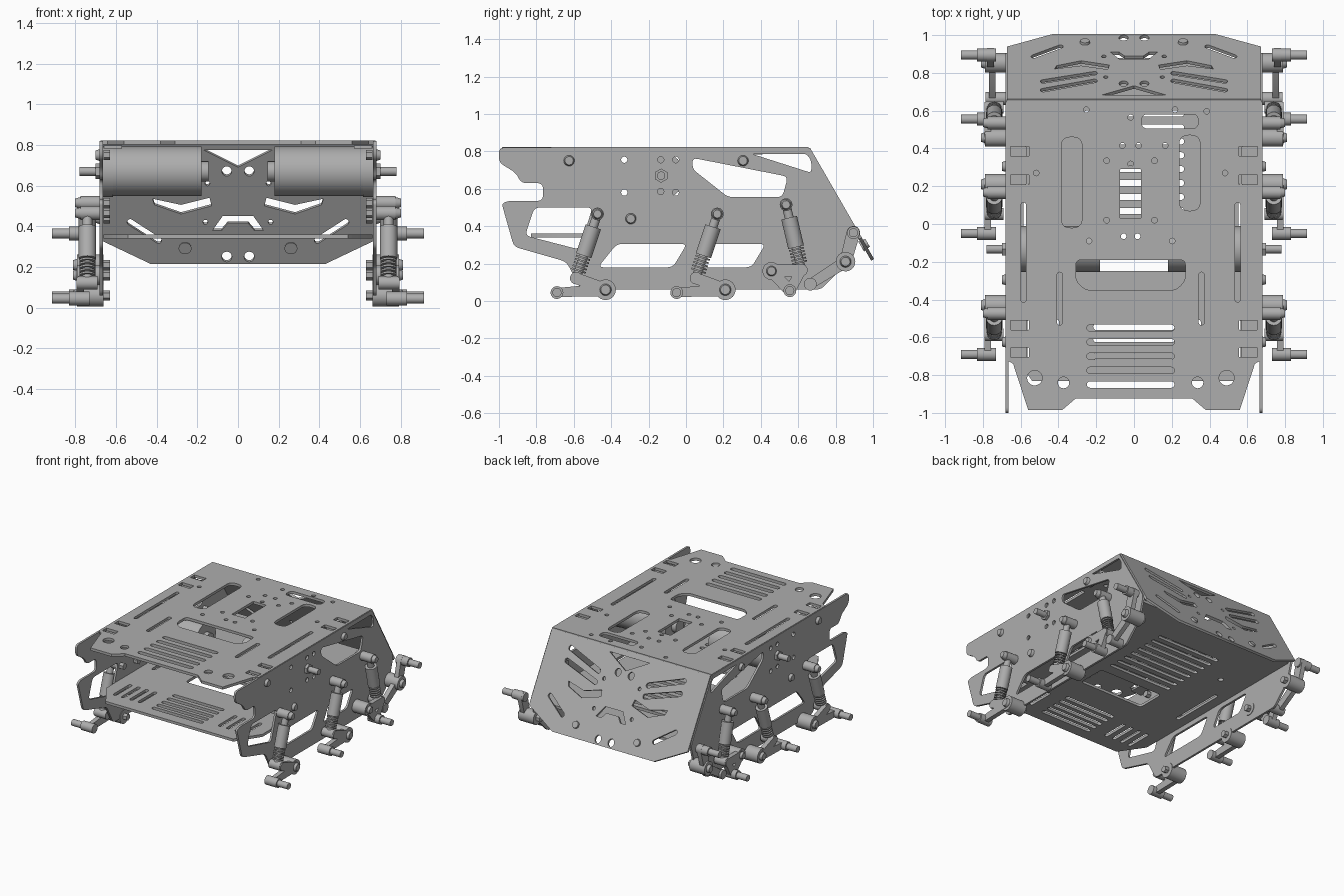
import bpy
import bmesh
from math import pi, sin, cos, atan2, acos, radians, hypot
from mathutils import Matrix, Vector

if "Cube" in bpy.data.objects:
    bpy.data.objects.remove(bpy.data.objects["Cube"])

grey = bpy.data.materials.new("brushed grey")
grey.use_nodes = True
COLOR = (0.42, 0.42, 0.42, 1)
grey.diffuse_color = COLOR
for node in grey.node_tree.nodes:
    if node.type == "BSDF_PRINCIPLED":
        node.inputs["Base Color"].default_value = COLOR


def finish(name, mesh, matrix):
    mesh.name = name
    mesh.materials.clear()
    mesh.materials.append(grey)
    mesh.shade_smooth()
    mesh.set_sharp_from_angle(angle=radians(35))
    ob = bpy.data.objects.new(name, mesh)
    ob.matrix_world = matrix
    bpy.context.collection.objects.link(ob)


# ---- 2D outlines
def disc(x, y, r, n=20):
    return [(x + r * cos(2 * pi * i / n), y + r * sin(2 * pi * i / n)) for i in range(n)]


def capsule(p, q, r, r2=None, n=8):
    r2 = r if r2 is None else r2
    dx, dy = q[0] - p[0], q[1] - p[1]
    a, f = atan2(dy, dx), acos((r - r2) / hypot(dx, dy))
    arc = lambda c, rad, s, e: [(c[0] + rad * cos(s + (e - s) * i / n),
                                 c[1] + rad * sin(s + (e - s) * i / n)) for i in range(n + 1)]
    return arc(q, r2, a - f, a + f) + arc(p, r, a + f, a + 2 * pi - f)


def rounded(points, r, n=5):
    out = []
    for i, p in enumerate(points):
        p = Vector(p)
        a, b = Vector(points[i - 1]) - p, Vector(points[(i + 1) % len(points)]) - p
        k = min(r, a.length * .45, b.length * .45)
        s, e = p + a.normalized() * k, p + b.normalized() * k
        for j in range(n + 1):
            t = j / n
            out.append(tuple(s * (1 - t) ** 2 + p * 2 * t * (1 - t) + e * t * t))
    return out


def rect(x, y, w, h, r=.004):
    w, h = w / 2, h / 2
    return rounded([(x - w, y - h), (x + w, y - h), (x + w, y + h), (x - w, y + h)], r)


def flip(shapes):
    return shapes + [[(-x, y) for x, y in s] for s in shapes]


def plate(name, outline, holes, thick, matrix):
    cu = bpy.data.curves.new(name, "CURVE")
    cu.dimensions, cu.fill_mode, cu.extrude = "2D", "BOTH", thick / 2
    for pts in [outline] + holes:
        sp = cu.splines.new("POLY")
        sp.points.add(len(pts) - 1)
        for v, p in zip(sp.points, pts):
            v.co = (p[0], p[1], 0, 1)
        sp.use_cyclic_u = True
    tmp = bpy.data.objects.new(name, cu)
    mesh = bpy.data.meshes.new_from_object(tmp)
    bpy.data.objects.remove(tmp)
    finish(name, mesh, matrix)


def rod(name, a, b, r, r2=None, n=24):
    a, b = Vector(a), Vector(b)
    bm = bmesh.new()
    bmesh.ops.create_cone(bm, cap_ends=True, segments=n, radius1=r,
                          radius2=r if r2 is None else r2, depth=(b - a).length)
    mesh = bpy.data.meshes.new(name)
    bm.to_mesh(mesh)
    bm.free()
    q = (b - a).to_track_quat("Z", "Y").to_matrix().to_4x4()
    finish(name, mesh, Matrix.Translation((a + b) / 2) @ q)


def sideways(x):   # local x, y become world y, z
    return Matrix(((0, 0, 1, x), (1, 0, 0, 0), (0, 1, 0, 0), (0, 0, 0, 1)))


# ---- top deck
cx = -.018
holes = flip([rect(.605, y, .1, .05) for y in (.385, .235, -.535, -.68)])
holes += [rect(-.33, .22, .11, .48, .05), rect(.295, .27, .11, .4, .05),
          rect(.19, .543, .3, .076, .035), rect(cx, .16, .11, .26)]
holes += [rounded([(cx - .29, -.19), (cx + .29, -.19), (cx + .29, -.3), (cx + .24, -.35),
                   (cx - .24, -.35), (cx - .29, -.3)], .03)]
holes += [capsule((cx - .215, y), (cx + .215, y), .017) for y in (-.55, -.625, -.7, -.775, -.85)]
for s in (-1, 1):
    holes += [capsule((cx + s * .375, -.52), (cx + s * .375, -.27), .015),
              capsule((cx + s * .567, -.4), (cx + s * .567, .1), .014),
              disc(cx + s * .508, -.815, .04), disc(cx + s * .355, -.84, .03)]
    holes += [disc(cx + s * x, y, .015, 12) for x, y in
              ((.235, .605), (.043, .415), (.127, .335), (.5, .27), (.127, .02), (.037, -.065), (.22, -.09))]
holes += [disc(x, y, .015, 12) for x, y in ((cx, .565), (cx, .318), (.385, .597), (.165, .415))]
half = [(.675, .655), (.675, -.72), (.64, -.74), (.56, -.985), (.38, -.985), (.31, -.925)]
plate("top_deck", half + [(-x, y) for x, y in reversed(half)], holes, .02,
      Matrix.Translation((0, 0, .813)))

# ---- bottom deck
holes = [capsule((-.2, y), (.2, y), .016) for y in (-.73, -.67, -.61, -.545, -.48)]
holes += [capsule((-.25, .07 + .0735 * i), (.25, .07 + .0735 * i), .016) for i in range(8)]
holes += flip([capsule((x, -.7), (x, -.52), .014) for x in (.34, .41, .48, .55)])
holes += flip([capsule((.57, -.2), (.57, .2), .016), disc(.45, .4, .02)])
holes.append(rect(0, -.14, .54, .22, .03))
half = [(.662, .88), (.662, -.65), (.54, -.83)]
plate("bottom_deck", half + [(-x, y) for x, y in reversed(half)], holes, .02,
      Matrix.Translation((0, 0, .35)))

# ---- sloped rear panel, drawn as x and height, then stretched along the slope
down = Vector((0, .34, -.59)).normalized()
normal = Vector((1, 0, 0)).cross(-down)
slope = Matrix.Identity(4)
for col, v in enumerate((Vector((1, 0, 0)), -down, normal, Vector((0, .655, .815)))):
    slope.col[col][:3] = v
lay = lambda pts: [(x, (z - .82) / .59 * hypot(.34, .59)) for x, z in pts]
holes = flip([capsule((.21, .655), (.48, .74), .016), capsule((.21, .585), (.48, .66), .016),
              capsule((.39, .34), (.53, .43), .015),
              [(.14, .55), (.28, .515), (.42, .545), (.41, .515), (.28, .47), (.13, .51)],
              disc(.055, .68, .024), disc(.055, .26, .025), disc(.15, .62, .012, 12),
              disc(.16, .43, .012, 12)])
holes += [[(-.17, .785), (0, .7), (.17, .785)],
          [(-.125, .39), (-.075, .46), (.075, .46), (.125, .39), (.08, .39), (.05, .425),
           (-.05, .425), (-.08, .39)]]
half = [(.672, .82), (.672, .34), (.43, .225)]
plate("rear_panel", lay(half + [(-x, z) for x, z in reversed(half)]),
      [lay(h) for h in holes], .018, slope)
for s in (-1, 1):
    p = Vector((s * .26, .952, .3))
    rod("rear_panel_screw", p + normal * .018, p - normal * .022, .032, .024)

# ---- side plate outline and windows (y, z)
side = rounded([(-1, .82), (.65, .82), (.91, .37), (.86, .2), (.72, .06), (-.56, .06),
                (-.64, .21), (-.92, .29), (-.985, .52), (-.95, .535), (-.765, .535),
                (-.765, .63), (-.88, .63), (-.91, .685), (-1, .74)], .03)
windows = [rounded(w, .03) for w in (
    [(-.81, .5), (-.5, .5), (-.57, .275), (-.86, .35)],
    [(-.47, .18), (-.37, .305), (.005, .305), (-.07, .18)],
    [(.06, .18), (.13, .305), (.425, .305), (.35, .18)],
    [(.035, .765), (.545, .665), (.515, .555), (.225, .555), (.035, .705)])]
windows.append(rounded([(.35, .787), (.645, .787), (.67, .75), (.67, .685)], .02))
windows += [disc(y, z, .017, 12) for y, z in
            ((-.33, .755), (-.33, .58), (-.135, .755), (-.055, .755), (-.135, .585), (-.055, .58))]


def screw(s, y, z, x=.68, r=.032):
    rod("screw_head", (s * (x - .01), y, z), (s * (x + .02), y, z), r, r * .7)
    rod("screw_nut", (s * .63, y, z), (s * .662, y, z), .025, n=6)


def damper(s, top, low):
    x = s * .74
    at = lambda t: (x, top[0] + (low[0] - top[0]) * t, top[1] + (low[1] - top[1]) * t)
    rod("damper_top_eye", (s * .67, *top), (s * .775, *top), .034)
    screw(s, *top, x=.78, r=.03)
    rod("damper_rod", at(0), at(1), .024)
    rod("damper_body", at(.2), at(.65), .043)
    for i in range(5):
        rod("damper_spring_coil", at(.67 + i * .05), at(.695 + i * .05), .04)
    rod("damper_low_eye", (s * .69, *low), (s * .785, *low), .033)


def link(name, s, p, q, r, r2, x=.775):
    plate(name, capsule(p, q, r, r2), [], .035, sideways(s * x))


def axle(s, y, z):
    rod("axle_boss", (s * .73, y, z), (s * .83, y, z), .034)
    rod("wheel_axle", (s * .8, y, z), (s * .915, y, z), .024)


def pivot(s, y, z, r=.055):
    rod("pivot_boss", (s * .66, y, z), (s * .79, y, z), r)
    screw(s, y, z, x=.79, r=r * .65)


for s in (-1, 1):
    plate("side_plate", side, windows, .016, sideways(s * .672))
    for y, z in ((-.625, .75), (.305, .75), (-.295, .44)):
        screw(s, y, z)
    # drive motor
    c = (-.133, .67)
    rod("motor_can", (s * .18, *c), (s * .62, *c), .122, n=48)
    rod("motor_gearbox", (s * .615, *c), (s * .664, *c), .125, n=48)
    rod("motor_end_cap", (s * .145, *c), (s * .19, *c), .05)
    rod("motor_shaft_collar", (s * .66, *c), (s * .7, *c), .038, n=6)
    rod("motor_shaft", (s * .66, *c), (s * .78, *c), .022)
    # deck brackets beneath the tab slots
    for y in (.31, -.61):
        plate("deck_bracket", rect(s * .615, y, .09, .2), [], .015, Matrix.Translation((0, 0, .79)))
    # front and middle swing arms
    for dy in (0, .64):
        p, a, d = (-.43 + dy, .06), (-.69 + dy, .045), (-.587 + dy, .122)
        pivot(s, *p)
        link("swing_arm", s, p, a, .034, .024)
        link("swing_arm_lug", s, p, d, .034, .03)
        axle(s, *a)
        damper(s, (-.473 + dy, .465), d)
    # rear bell crank
    p, a, d = (.457, .16), (.555, .055), (.617, .165)
    pivot(s, *p, r=.048)
    link("bell_crank_arm", s, p, d, .035, .03)
    link("bell_crank_arm", s, p, a, .032, .03)
    link("bell_crank_arm", s, d, a, .026, .03)
    axle(s, *a)
    damper(s, (.535, .515), d)
    # rear tensioner
    b, t = (.853, .21), (.895, .365)
    pivot(s, *b, r=.052)
    link("tensioner_arm", s, b, t, .032, .036, x=.76)
    link("tensioner_brace", s, b, (.665, .09), .032, .026, x=.75)
    rod("tensioner_brace_boss", (s * .67, .665, .09), (s * .785, .665, .09), .034)
    axle(s, *t)
